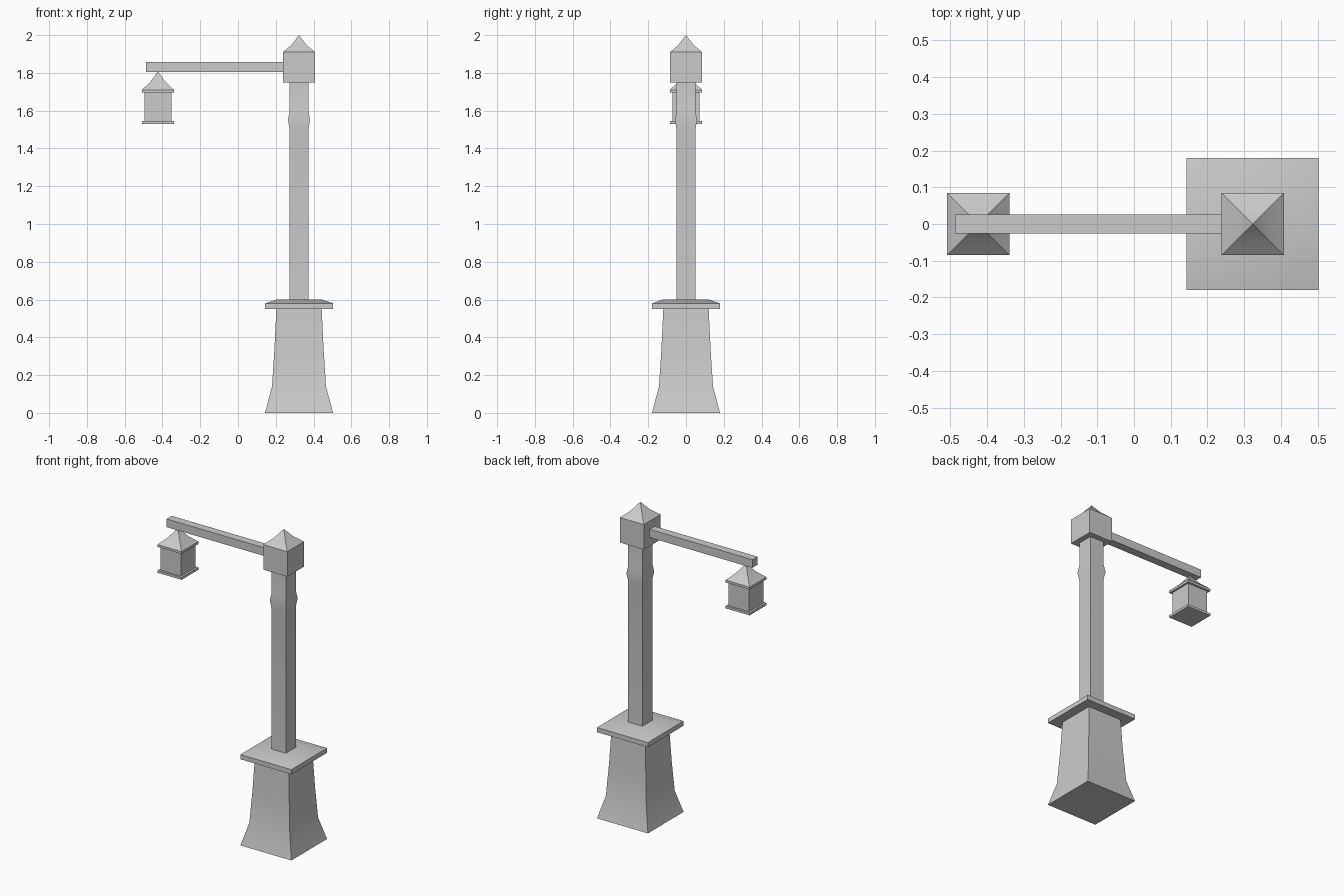
import bpy, bmesh, math

if "Cube" in bpy.data.objects:
    bpy.data.objects.remove(bpy.data.objects["Cube"])

POST_X, LAMP_X = 0.323, -0.424


def square_loft(name, cx, profile):
    """Closed square-section solid from (half width, z) pairs; half width 0 makes a point."""
    bm = bmesh.new()
    rings = []
    for h, z in profile:
        if h == 0:
            rings.append([bm.verts.new((cx, 0, z))] * 4)
        else:
            rings.append([bm.verts.new((cx + sx * h, sy * h, z))
                          for sx, sy in ((-1, -1), (1, -1), (1, 1), (-1, 1))])
    for a, b in zip(rings, rings[1:]):
        for i in range(4):
            j = (i + 1) % 4
            bm.faces.new(list(dict.fromkeys((a[i], a[j], b[j], b[i]))))
    bm.faces.new(rings[0][::-1])
    if profile[-1][0] > 0:
        bm.faces.new(rings[-1])
    return finish(name, bm)


def box(name, lo, hi):
    bm = bmesh.new()
    bmesh.ops.create_cube(bm, size=1)
    for v in bm.verts:
        v.co = [(l + h) / 2 + c * (h - l) for c, l, h in zip(v.co, lo, hi)]
    return finish(name, bm)


def finish(name, bm):
    bmesh.ops.recalc_face_normals(bm, faces=bm.faces)
    mesh = bpy.data.meshes.new(name)
    bm.to_mesh(mesh)
    bm.free()
    ob = bpy.data.objects.new(name, mesh)
    bpy.context.collection.objects.link(ob)
    bpy.ops.object.select_all(action='DESELECT')
    ob.select_set(True)
    bpy.context.view_layer.objects.active = ob
    bpy.ops.object.shade_smooth_by_angle(angle=math.radians(30))
    return ob


# Pedestal: flared foot and bevelled slab
square_loft("pedestal", POST_X, [(0.18, 0), (0.143, 0.14), (0.13, 0.34), (0.12, 0.55)])
square_loft("pedestal_slab", POST_X, [(0.18, 0.55), (0.18, 0.58), (0.12, 0.60)])

# Post with a raised collar
square_loft("post", POST_X, [(0.05, 0.59), (0.05, 1.50), (0.058, 1.55), (0.05, 1.60), (0.05, 1.76)])

# Head block with pointed roof
square_loft("post_head", POST_X, [(0.085, 1.75), (0.085, 1.91), (0.042, 1.946), (0, 2.0)])

# Arm
box("arm", (-0.487, -0.026, 1.805), (POST_X - 0.08, 0.026, 1.857))

# Hanging lantern
square_loft("lantern_floor", LAMP_X, [(0.085, 1.53), (0.085, 1.545)])
square_loft("lantern_body", LAMP_X, [(0.072, 1.54), (0.072, 1.70)])
square_loft("lantern_roof", LAMP_X, [(0.085, 1.695), (0.085, 1.71), (0.042, 1.75), (0, 1.807)])
